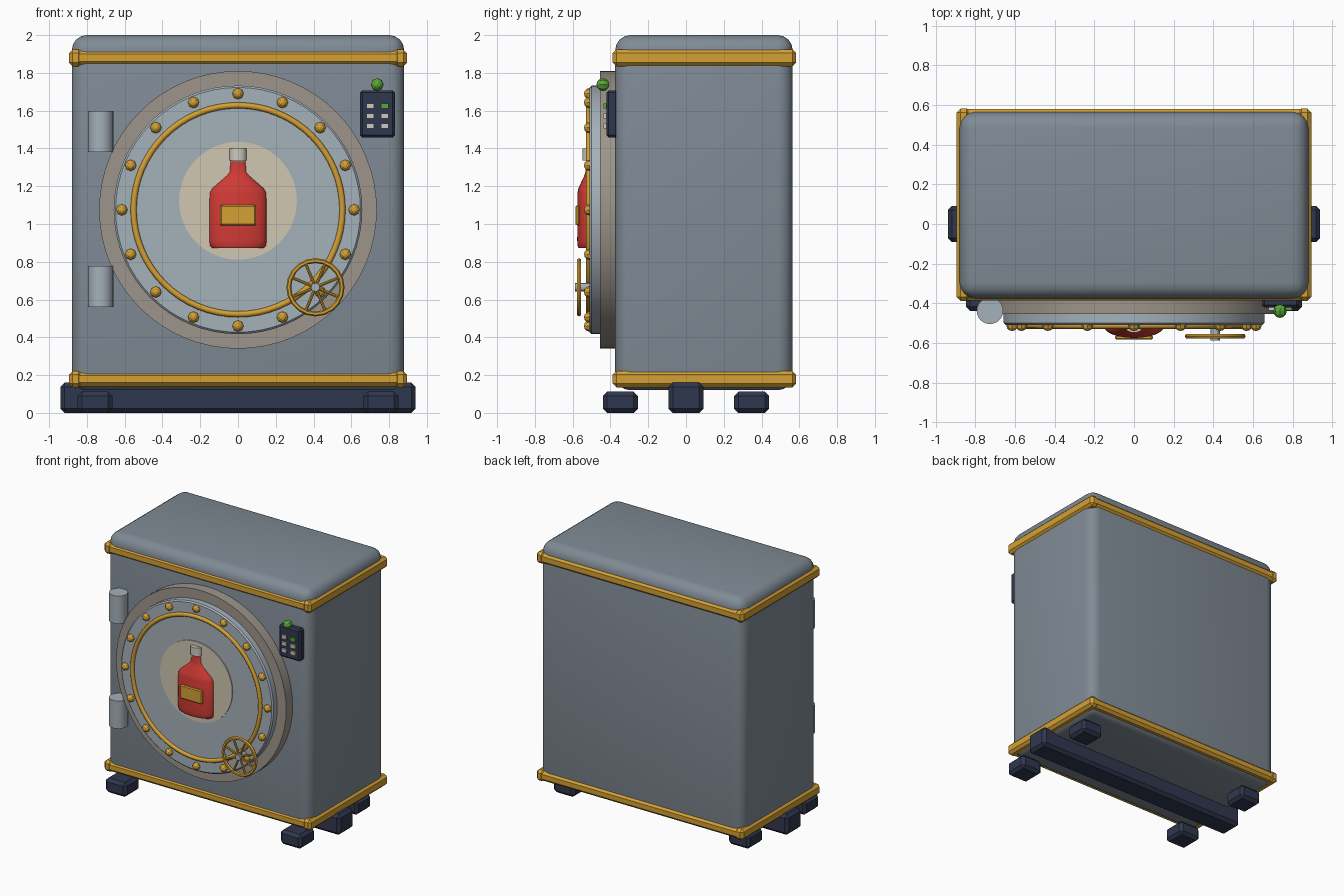
import bpy, bmesh, math
from mathutils import Matrix, Vector

if "Cube" in bpy.data.objects:
    bpy.data.objects.remove(bpy.data.objects["Cube"])


def mat(name, r, g, b):
    m = bpy.data.materials.new(name)
    lin = [((c / 255 + 0.055) / 1.055) ** 2.4 for c in (r, g, b)]
    m.diffuse_color = (*lin, 1)
    m.use_nodes = True
    m.node_tree.nodes["Principled BSDF"].inputs["Base Color"].default_value = m.diffuse_color
    return m


BODY = mat("slate grey", 128, 139, 149)
STEEL = mat("light steel", 165, 177, 186)
GOLD = mat("brass", 212, 160, 52)
NAVY = mat("dark navy", 48, 55, 78)
TAUPE = mat("taupe", 157, 149, 139)
CREAM = mat("cream", 208, 199, 178)
RED = mat("red", 208, 58, 52)
GREEN = mat("green", 88, 168, 56)
PALE = mat("pale grey", 205, 202, 194)


def finish(name, bm, material, smooth=30):
    bmesh.ops.recalc_face_normals(bm, faces=bm.faces)
    me = bpy.data.meshes.new(name)
    bm.to_mesh(me)
    bm.free()
    me.materials.append(material)
    ob = bpy.data.objects.new(name, me)
    bpy.context.collection.objects.link(ob)
    bpy.ops.object.select_all(action='DESELECT')
    ob.select_set(True)
    bpy.context.view_layer.objects.active = ob
    if smooth:
        bpy.ops.object.shade_smooth_by_angle(angle=math.radians(smooth))
    return ob


def box(name, x, y, z, material, bevel=0, segs=1, smooth=0):
    """Box from (min, max) ranges, with optional bevelled edges."""
    bm = bmesh.new()
    bmesh.ops.create_cube(bm, size=1)
    for v in bm.verts:
        v.co = [r[0] if c < 0 else r[1] for c, r in zip(v.co, (x, y, z))]
    if bevel:
        bmesh.ops.bevel(bm, geom=bm.edges[:], offset=bevel, segments=segs,
                        profile=0.5, affect='EDGES')
    return finish(name, bm, material, smooth)


def lathe(name, profile, segs, matrix, material, smooth=30, closed=False):
    """Spin (radius, height) points about local z, then place with matrix."""
    bm = bmesh.new()
    rings = []
    for r, h in profile:
        if r == 0:
            rings.append([bm.verts.new((0, 0, h))] * segs)
        else:
            rings.append([bm.verts.new((r * math.cos(2 * math.pi * i / segs),
                                        r * math.sin(2 * math.pi * i / segs), h))
                          for i in range(segs)])
    pairs = list(zip(rings, rings[1:]))
    if closed:
        pairs.append((rings[-1], rings[0]))
    for a, b in pairs:
        for i in range(segs):
            j = (i + 1) % segs
            loop = list(dict.fromkeys((a[i], a[j], b[j], b[i])))
            bm.faces.new(loop)
    bm.transform(matrix)
    return finish(name, bm, material, smooth)


def facing(x, y, z):
    """Placement with local z pointing to the front (-y)."""
    return Matrix.Translation((x, y, z)) @ Matrix.Rotation(math.pi / 2, 4, 'X')


def torus(name, major, minor, segs, sides, matrix, material):
    prof = [(major + minor * math.cos(2 * math.pi * i / sides),
             minor * math.sin(2 * math.pi * i / sides)) for i in range(sides)]
    return lathe(name, prof, segs, matrix, material, 50, True)


def ball(name, r, loc, material, segs=8, rings=6):
    prof = [(0 if i in (0, rings) else r * math.sin(math.pi * i / rings),
             r * math.cos(math.pi * i / rings)) for i in range(rings + 1)]
    return lathe(name, prof, segs, facing(*loc), material, 0)


# Cabinet with rounded edges
box("cabinet", (-0.88, 0.88), (-0.375, 0.565), (0.12, 2.0), BODY, 0.08, 4, 60)

# Brass trim frames around top and bottom
for level, z0, z1 in (("top", 1.835, 1.925), ("bottom", 0.135, 0.222)):
    for side, y0, y1 in (("front", -0.385, -0.315), ("back", 0.51, 0.58)):
        box(f"{level}_{side}_trim", (-0.88, 0.88), (y0, y1),
            (z0 + 0.005, z1 - 0.005), GOLD, 0.02)
    for side, s in (("left", -1), ("right", 1)):
        box(f"{level}_{side}_trim", sorted((s * 0.825, s * 0.895)),
            (-0.388, 0.583), (z0, z1), GOLD, 0.02)

# Base beam and feet
box("base_beam", (-0.94, 0.94), (-0.092, 0.092), (0.0, 0.16), NAVY, 0.022)
for sx in (-1, 1):
    for sy in (-1, 1):
        cx, cy = sx * 0.757, sy * 0.347
        box("foot", (cx - 0.092, cx + 0.092), (cy - 0.092, cy + 0.092),
            (0.0, 0.112), NAVY, 0.022)

# Round door: surround, slab, brass ring, bolts
DZ = 1.075
lathe("door_surround", [(0, 0), (0.735, 0), (0.735, 0.105), (0, 0.105)], 64,
      facing(0, -0.35, DZ), TAUPE)
lathe("door_slab", [(0, 0), (0.658, 0), (0.658, 0.085), (0.648, 0.095), (0, 0.095)],
      64, facing(0, -0.415, DZ), STEEL)
torus("door_ring", 0.553, 0.016, 64, 8, facing(0, -0.513, DZ), GOLD)
for i in range(16):
    a = math.tau * i / 16
    ball("bolt", 0.03, (0.615 * math.cos(a), -0.51, DZ + 0.615 * math.sin(a)), GOLD)

# Cream medallion
lathe("medallion", [(0, 0), (0.312, 0), (0.312, 0.012), (0, 0.012)], 48,
      facing(0, -0.505, 1.123), CREAM)

# Flattened bottle with cap and label
flat = Matrix.Translation((0, -0.515, 0)) @ Matrix.Diagonal((1, 0.4, 1, 1))
lathe("bottle", [(0, 0.872), (0.135, 0.872), (0.148, 0.885), (0.152, 0.91),
                 (0.15, 1.165), (0.135, 1.19), (0.06, 1.255), (0.044, 1.275),
                 (0.04, 1.33), (0, 1.33)], 24, flat, RED, 40)
lathe("bottle_cap", [(0, 1.335), (0.045, 1.335), (0.045, 1.4), (0, 1.4)], 16,
      Matrix.Translation((0, -0.515, 0)) @ Matrix.Diagonal((1, 0.75, 1, 1)), PALE)
box("bottle_label", (-0.095, 0.095), (-0.584, -0.562), (0.992, 1.1), GOLD, 0.007)

# Hand wheel: rim, spokes, hub
WX, WY, WZ = 0.41, -0.566, 0.665
torus("wheel_rim", 0.141, 0.013, 20, 6, facing(WX, WY, WZ), GOLD)
for i in range(4):
    place = (facing(WX, WY, WZ) @ Matrix.Rotation(math.pi * i / 4 + math.pi / 8, 4, 'Z')
             @ Matrix.Rotation(math.pi / 2, 4, 'X'))
    lathe("wheel_spoke", [(0, -0.14), (0.008, -0.14), (0.008, 0.14), (0, 0.14)], 8,
          place, GOLD)
lathe("wheel_hub", [(0, 0), (0.023, 0), (0.023, 0.083), (0, 0.083)], 12,
      facing(WX, -0.505, WZ), STEEL)

# Hinge barrels
for z0 in (0.56, 1.38):
    lathe("hinge", [(0, 0), (0.067, 0), (0.067, 0.217), (0, 0.217)], 24,
          Matrix.Translation((-0.727, -0.438, z0)), STEEL)

# Keypad with buttons and indicator lamp
box("keypad", (0.645, 0.832), (-0.422, -0.36), (1.458, 1.708), NAVY, 0.013)
for col, x in enumerate((0.7, 0.777)):
    for row, z in enumerate((1.625, 1.572, 1.519)):
        lit = col == 1 and row == 0
        box("button", (x - 0.02, x + 0.02), (-0.436, -0.418), (z - 0.014, z + 0.014),
            GREEN if lit else PALE)
ball("lamp", 0.034, (0.737, -0.44, 1.738), GREEN)
